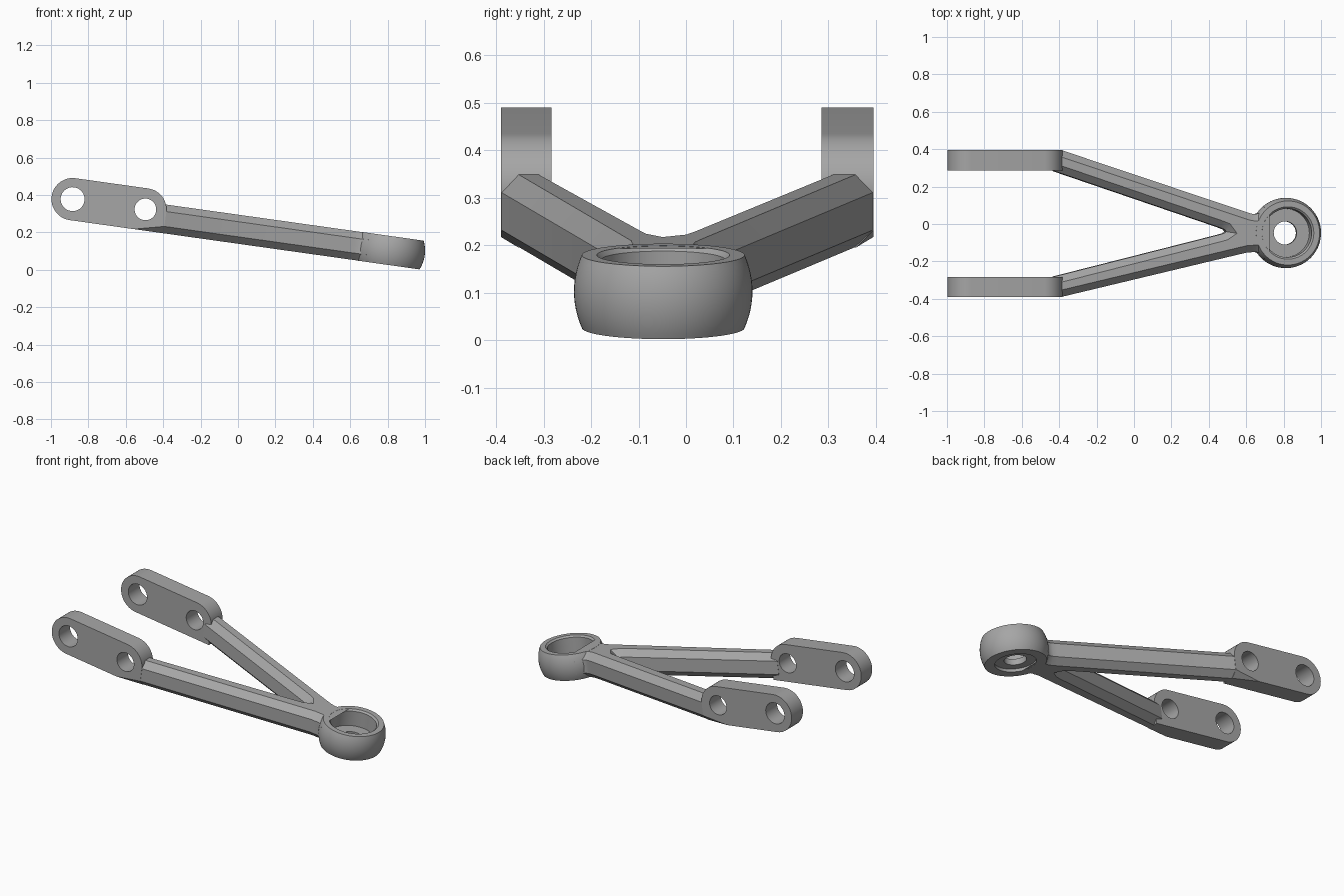
import bpy, bmesh
from math import sin, cos, pi, radians, asin
from mathutils import Matrix, Vector

cube = bpy.data.objects.get("Cube")
if cube:
    bpy.data.objects.remove(cube, do_unlink=True)

steel = bpy.data.materials.new("grey_metal")
steel.use_nodes = True
steel.diffuse_color = (0.38, 0.38, 0.38, 1)
steel.node_tree.nodes["Principled BSDF"].inputs["Base Color"].default_value = steel.diffuse_color

# Whole part is laid out around the socket centre, then tilted down toward +x
PLACE = Matrix.Translation((0.812, -0.048, 0.103)) @ Matrix.Rotation(radians(8), 4, "Y")
HALF = 0.077      # half thickness of the arms and socket
CHAMFER = 0.037


def finish(bm, name):
    bmesh.ops.recalc_face_normals(bm, faces=bm.faces[:])
    bm.transform(PLACE)
    mesh = bpy.data.meshes.new(name)
    bm.to_mesh(mesh)
    bm.free()
    mesh.materials.append(steel)
    ob = bpy.data.objects.new(name, mesh)
    bpy.context.collection.objects.link(ob)
    bpy.ops.object.select_all(action="DESELECT")
    ob.select_set(True)
    bpy.context.view_layer.objects.active = ob
    bpy.ops.object.shade_smooth_by_angle(angle=radians(30))


def arc(cx, cy, r, start, end, n):
    angles = [radians(start + (end - start) * i / n) for i in range(n + 1)]
    return [(cx + r * cos(a), cy + r * sin(a)) for a in angles]


def loop(bm, points):
    verts = [bm.verts.new(p) for p in points]
    return [bm.edges.new((a, b)) for a, b in zip(verts, verts[1:] + verts[:1])]


def extrude(bm, vec):
    new = bmesh.ops.extrude_face_region(bm, geom=bm.faces[:])["geom"]
    moved = [v for v in new if isinstance(v, bmesh.types.BMVert)]
    bmesh.ops.translate(bm, verts=moved, vec=vec)


# Ball socket: truncated sphere with a stepped bore
def socket():
    R = 0.188
    tilt = asin((HALF + 0.0005) / R) * 180 / pi
    top = HALF + 0.0005
    profile = arc(0, 0, R, -tilt, tilt, 12)
    profile += [(0.14, top), (0.13, top - 0.01), (0.13, -0.025), (0.062, -0.025),
                (0.062, -0.06), (0.115, -0.06), (0.115, -top)]
    bm = bmesh.new()
    edges = loop(bm, [(r, 0, z) for r, z in profile])
    bmesh.ops.spin(bm, geom=edges + bm.verts[:], axis=(0, 0, 1), cent=(0, 0, 0),
                   angle=2 * pi, steps=72, use_merge=True)
    bmesh.ops.remove_doubles(bm, verts=bm.verts[:], dist=0.0001)
    finish(bm, "ball_socket")


# Forked arm: Y-shaped outline, extruded and chamfered along its long edges
def arm():
    neck_back = [(-0.214, 0.11), (-0.19, 0.103), (-0.172, 0.101), (-0.155, 0.104),
                 (-0.141, 0.112), (-0.13, 0.124), (-0.122, 0.139)]
    neck_front = [(x, -y) for x, y in reversed(neck_back)]
    neck_front[-1] = (-0.214, -0.104)
    seat = arc(0, 0, 0.155, 140, 220, 10)
    crotch = [(-0.4, -0.018), (-0.365, -0.009), (-0.34, -0.002), (-0.327, 0.007),
              (-0.335, 0.018), (-0.36, 0.028), (-0.4, 0.042)]
    outline = [(-1.214, 0.442)] + neck_back + seat + neck_front
    outline += [(-1.214, -0.341), (-1.255, -0.233)] + crotch + [(-1.255, 0.331)]
    bm = bmesh.new()
    bm.faces.new([bm.verts.new((x, y, -HALF)) for x, y in outline])
    extrude(bm, (0, 0, 2 * HALF))

    def is_long_edge(e):
        a, b = (v.co for v in e.verts)
        mid = (a + b) / 2
        in_socket = Vector(mid.xy).length < 0.17
        in_lug = max(a.x, b.x) < -1.1
        return abs(a.z - b.z) < 0.001 and not in_socket and not in_lug

    rim = [e for e in bm.edges if is_long_edge(e)]
    bmesh.ops.bevel(bm, geom=rim, offset=CHAMFER, segments=1, affect="EDGES", clamp_overlap=False)
    finish(bm, "forked_arm")


# Mounting lug: rounded plate with two cross holes
def lug(name, inner, outer):
    side = 1 if outer > 0 else -1
    r, z, far, near = 0.113, 0.036, -1.718, -1.325
    outline = arc(near, z, r, 0, 90, 12) + arc(far, z, r, 90, 270, 24) + [(near + r, -HALF)]
    bm = bmesh.new()
    edges = []
    for pts in (outline, arc(far, z, 0.064, 0, 348.75, 31), arc(near, z, 0.058, 0, 348.75, 31)):
        edges += loop(bm, [(x, inner, h) for x, h in pts])
    bmesh.ops.triangle_fill(bm, edges=edges, use_beauty=True, use_dissolve=False)
    extrude(bm, (0, outer - inner, 0))
    # Taper of the lower outer corner into the arm chamfer
    cut = bmesh.ops.bisect_plane(bm, geom=bm.verts[:] + bm.edges[:] + bm.faces[:],
                                 plane_co=(-1.372, outer, -HALF),
                                 plane_no=Vector((0.231, side, -1)).normalized(),
                                 clear_outer=True)
    open_edges = [e for e in cut["geom_cut"] if isinstance(e, bmesh.types.BMEdge)]
    bmesh.ops.holes_fill(bm, edges=open_edges, sides=0)
    finish(bm, name)


socket()
arm()
lug("back_lug", 0.333, 0.443)
lug("front_lug", -0.235, -0.342)
